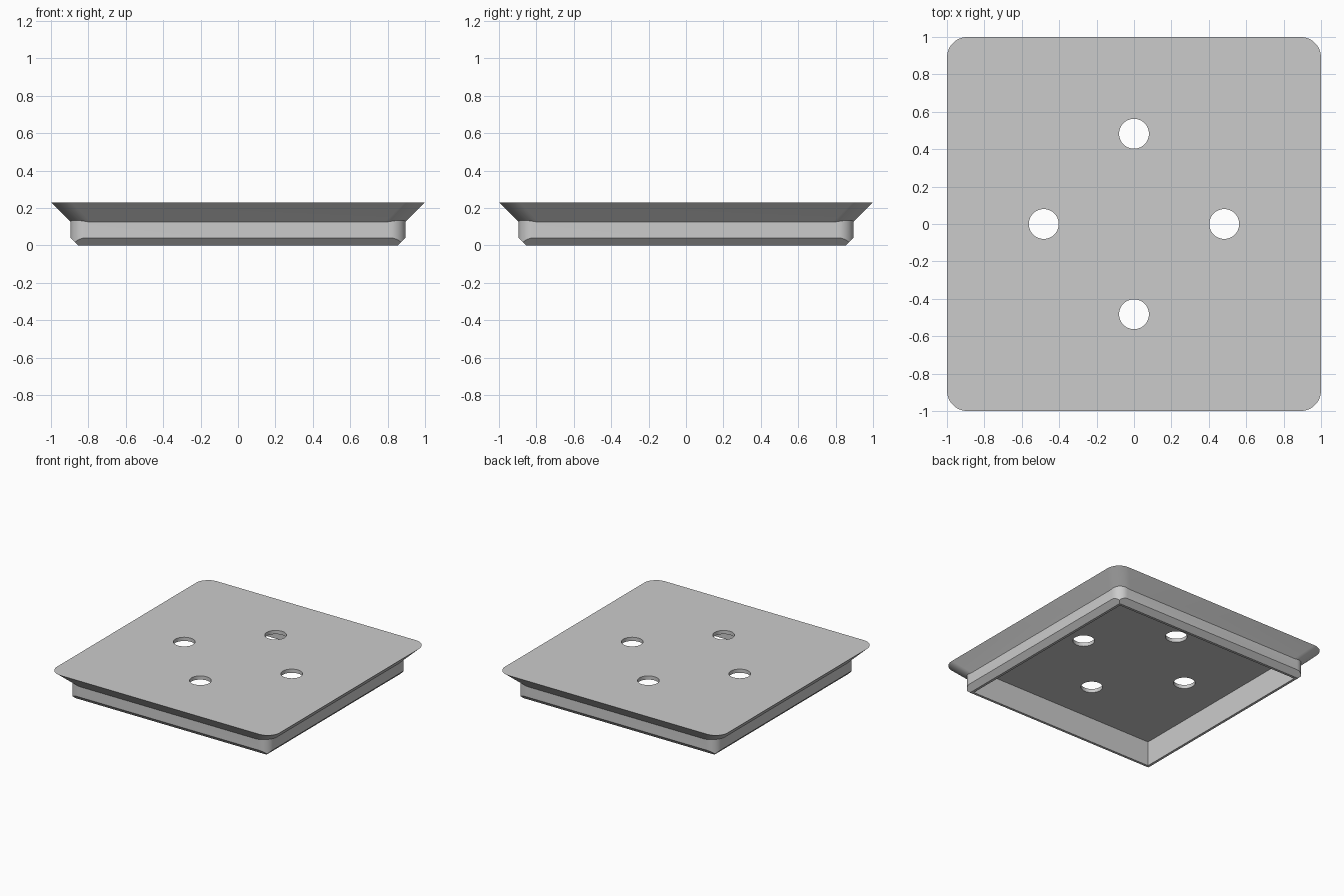
import bpy
import bmesh
from math import pi, cos, sin, radians

cube = bpy.data.objects.get("Cube")
if cube:
    bpy.data.objects.remove(cube, do_unlink=True)

TOP = 0.23          # height of the upper face
CEILING = 0.20      # height of the underside recess
HOLE_RADIUS, HOLE_OFFSET = 0.08, 0.4825

grey = bpy.data.materials.new("plain_grey")
grey.use_nodes = True
colour = (0.6, 0.6, 0.6, 1)
grey.diffuse_color = colour
grey.node_tree.nodes["Principled BSDF"].inputs["Base Color"].default_value = colour


def outline(half, radius, steps=12):
    """Square outline with optional rounded corners."""
    if radius == 0:
        return [(half, half), (-half, half), (-half, -half), (half, -half)]
    points = []
    for quarter in range(4):
        mid = pi / 4 + quarter * pi / 2
        cx = (half - radius) * (1 if cos(mid) > 0 else -1)
        cy = (half - radius) * (1 if sin(mid) > 0 else -1)
        for i in range(steps + 1):
            a = (quarter + i / steps) * pi / 2
            points.append((cx + radius * cos(a), cy + radius * sin(a)))
    return points


def loft(name, low, high, z_low, z_high):
    """Solid between two matching outlines."""
    bm = bmesh.new()
    a = [bm.verts.new((x, y, z_low)) for x, y in low]
    b = [bm.verts.new((x, y, z_high)) for x, y in high]
    bm.faces.new(a[::-1])
    bm.faces.new(b)
    n = len(a)
    for i in range(n):
        j = (i + 1) % n
        bm.faces.new((a[i], a[j], b[j], b[i]))
    mesh = bpy.data.meshes.new(name)
    bm.to_mesh(mesh)
    bm.free()
    mesh.materials.append(grey)
    obj = bpy.data.objects.new(name, mesh)
    bpy.context.collection.objects.link(obj)
    return obj


def combine(target, tool, operation):
    """Apply a boolean and discard the tool."""
    bpy.context.view_layer.objects.active = target
    mod = target.modifiers.new(operation, 'BOOLEAN')
    mod.operation = operation
    mod.solver = 'EXACT'
    mod.object = tool
    bpy.ops.object.modifier_apply(modifier=mod.name)
    bpy.data.objects.remove(tool, do_unlink=True)


# Rounded skirt, chamfered along the bottom by a square pyramid
tray = loft("tray_plate", outline(0.895, 0.08), outline(0.895, 0.08), -0.1, 0.15)
chamfer = loft("chamfer", outline(0.855, 0), outline(1.155, 0), 0, 0.3)
combine(tray, chamfer, 'INTERSECT')

# Flared upper rim, keeping the same corner radius all the way down
rim = loft("flared_rim", outline(0.87, 0.11), outline(1.0, 0.11), 0.10, TOP)
combine(tray, rim, 'UNION')

# Hollow underside with sharp corners
recess = loft("recess", outline(0.835, 0), outline(0.835, 0), -0.1, CEILING)
combine(tray, recess, 'DIFFERENCE')

# Four through holes on the axes
ring = [(HOLE_RADIUS * cos(i * pi / 24), HOLE_RADIUS * sin(i * pi / 24)) for i in range(48)]
for k in range(4):
    dx, dy = HOLE_OFFSET * cos(k * pi / 2), HOLE_OFFSET * sin(k * pi / 2)
    circle = [(x + dx, y + dy) for x, y in ring]
    combine(tray, loft("hole", circle, circle, 0.1, 0.3), 'DIFFERENCE')

# Smooth curved corners, crisp edges elsewhere
bpy.ops.object.select_all(action='DESELECT')
tray.select_set(True)
bpy.context.view_layer.objects.active = tray
bpy.ops.object.shade_smooth_by_angle(angle=radians(25))
